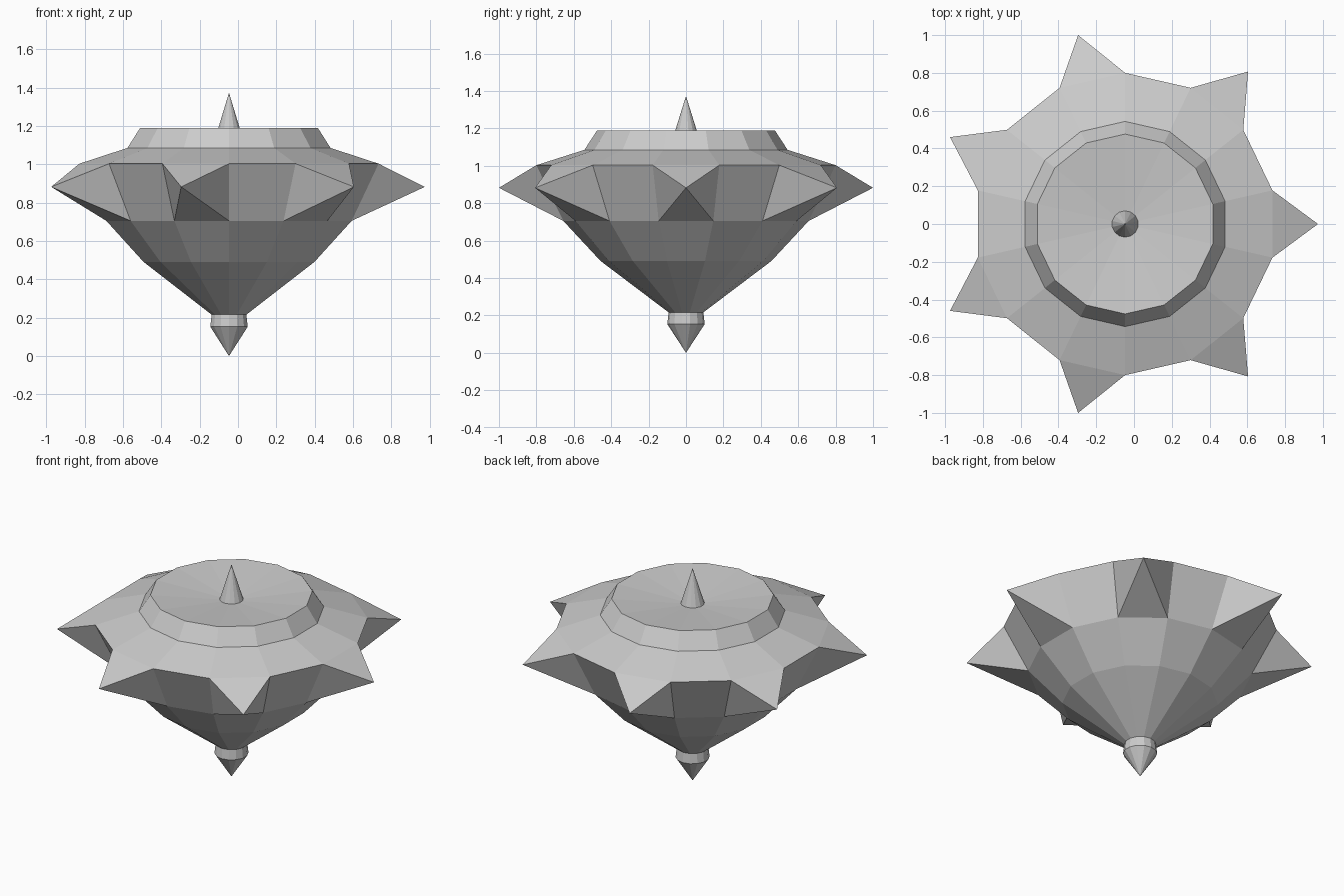
import bpy, bmesh
from math import cos, sin, pi

if "Cube" in bpy.data.objects:
    bpy.data.objects.remove(bpy.data.objects["Cube"])

N = 14        # sides of every turned part
CX = -0.047   # turning axis


def lathe(name, profile, spikes=None):
    """Turn an (r, z) profile, bottom to top; r = 0 makes a pole.
    spikes = (band index, list of tips) pulls every other face of a band to a point."""
    bm = bmesh.new()
    rings = []
    for r, z in profile:
        if r == 0:
            rings.append([bm.verts.new((CX, 0, z))] * N)
        else:
            rings.append([bm.verts.new((CX + r * cos((2 * k - 1) * pi / N),
                                        r * sin((2 * k - 1) * pi / N), z)) for k in range(N)])
    for b, (lo, hi) in enumerate(zip(rings, rings[1:])):
        for k in range(N):
            j = (k + 1) % N
            quad = list(dict.fromkeys((lo[k], lo[j], hi[j], hi[k])))
            if spikes and b == spikes[0] and k % 2 == 0:
                tip = bm.verts.new(spikes[1][k // 2])
                for i in range(4):
                    bm.faces.new((quad[i], quad[(i + 1) % 4], tip))
            else:
                bm.faces.new(quad)
    mesh = bpy.data.meshes.new(name)
    bm.to_mesh(mesh)
    bm.free()
    obj = bpy.data.objects.new(name, mesh)
    bpy.context.collection.objects.link(obj)
    return obj


# Star tips, mirrored across y = 0
half = [(0.604, 0.807), (-0.296, 1.0), (-0.974, 0.46)]
TIP_Z = 0.882
tips = [(0.974, 0, TIP_Z)] + [(x, y, TIP_Z) for x, y in half]
tips += [(x, -y, TIP_Z) for x, y in reversed(half)]

# Whole top: point, collar, bowl, spiked belt, raised rim, dished lid, pin
lathe("spinning_top", [
    (0, 0), (0.10, 0.153), (0.093, 0.216),
    (0.457, 0.491), (0.656, 0.705), (0.80, 1.003),
    (0.543, 1.085), (0.476, 1.188), (0.07, 1.148), (0, 1.373),
], spikes=(4, tips))
